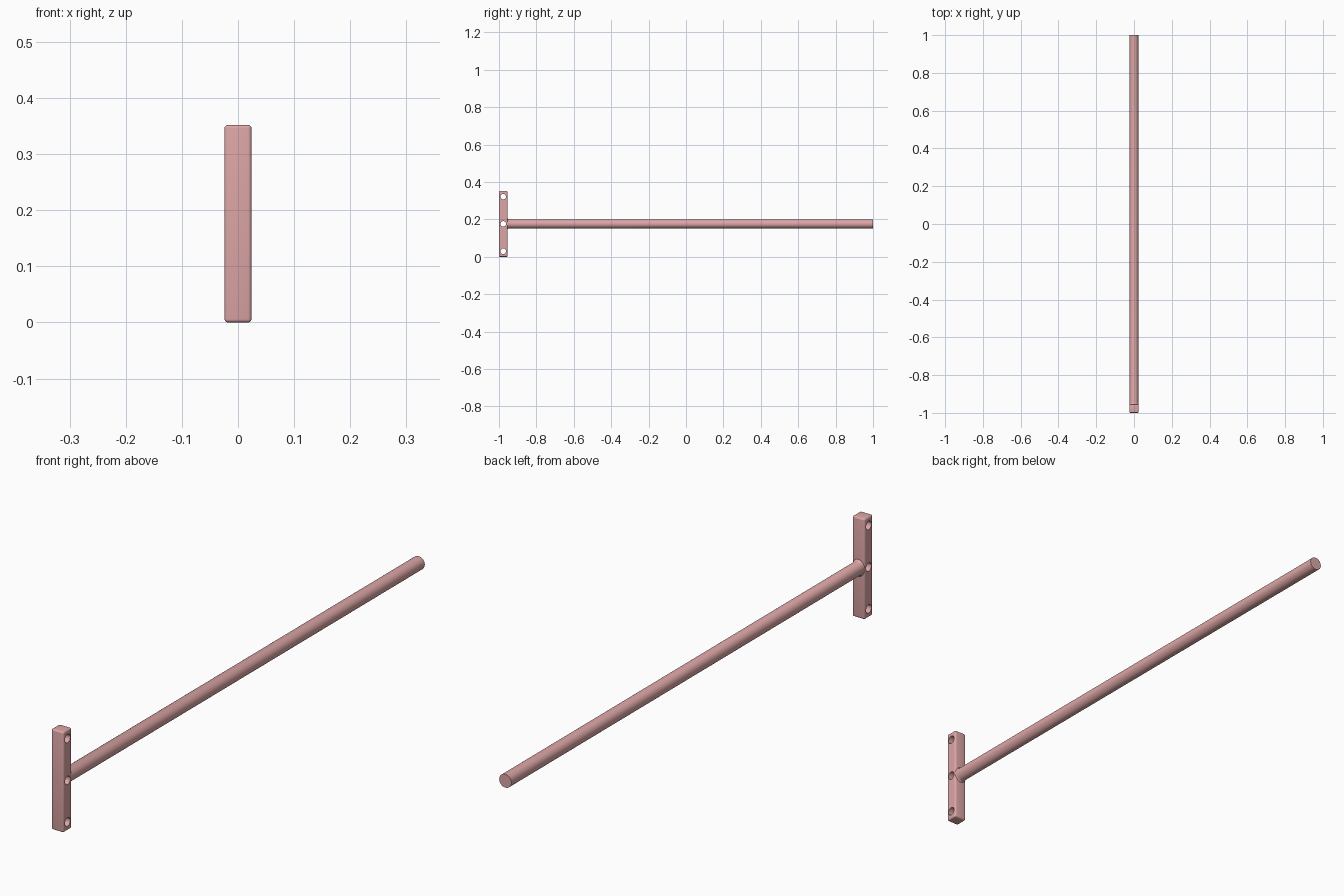
import bpy, bmesh
from math import cos, sin, pi, radians
from mathutils import Matrix

if "Cube" in bpy.data.objects:
    bpy.data.objects.remove(bpy.data.objects["Cube"])

W, H, D, R = 0.048, 0.352, 0.046, 0.0235
BAR_Y, MID_Z = -1 + D / 2, H / 2


def add_object(name, bm):
    bmesh.ops.recalc_face_normals(bm, faces=bm.faces[:])
    mesh = bpy.data.meshes.new(name)
    bm.to_mesh(mesh)
    bm.free()
    ob = bpy.data.objects.new(name, mesh)
    bpy.context.collection.objects.link(ob)
    return ob


def smooth(ob):
    bpy.ops.object.select_all(action='DESELECT')
    ob.select_set(True)
    bpy.context.view_layer.objects.active = ob
    bpy.ops.object.shade_smooth_by_angle(angle=radians(35))


pink = bpy.data.materials.new("pink")
pink.diffuse_color = (0.72, 0.38, 0.38, 1)
pink.use_nodes = True
pink.node_tree.nodes["Principled BSDF"].inputs["Base Color"].default_value = pink.diffuse_color

# Upright cross bar with rounded edges
bm = bmesh.new()
bmesh.ops.create_cube(bm, size=1, matrix=Matrix.Translation((0, BAR_Y, MID_Z))
                      @ Matrix.Diagonal((W, D, H, 1)))
bmesh.ops.bevel(bm, geom=bm.edges[:], offset=0.006, segments=4, profile=0.5, affect='EDGES')
bar = add_object("cross_bar", bm)
bar.data.materials.append(pink)

# Three cross-drilled holes
bm = bmesh.new()
for z in (0.03, MID_Z, H - 0.03):
    bmesh.ops.create_cone(bm, cap_ends=True, segments=40, radius1=0.0148, radius2=0.0148, depth=0.2,
                          matrix=Matrix.Translation((0, BAR_Y, z)) @ Matrix.Rotation(pi / 2, 4, 'Y'))
cutter = add_object("hole_cutter", bm)
cutter.hide_render = True
cutter.hide_set(True)
cut = bar.modifiers.new("holes", 'BOOLEAN')
cut.object = cutter
cut.solver = 'EXACT'
bpy.context.view_layer.objects.active = bar
bpy.ops.object.modifier_apply(modifier=cut.name)
bpy.data.objects.remove(cutter)
smooth(bar)

# Long round rod, flaring vertically into the bar
N = 48
bm = bmesh.new()
rings = []
for y, flare in ((-0.960, 0.006), (-0.954, 0.006), (-0.952, 0.0034),
                 (-0.949, 0.0013), (-0.945, 0), (1, 0)):
    rings.append([bm.verts.new((R * cos(2 * pi * i / N), y, MID_Z + (R + flare) * sin(2 * pi * i / N)))
                  for i in range(N)])
for a, b in zip(rings, rings[1:]):
    for i in range(N):
        j = (i + 1) % N
        bm.faces.new((a[i], a[j], b[j], b[i]))
bm.faces.new(rings[0])
bm.faces.new(rings[-1])
rod = add_object("long_rod", bm)
rod.data.materials.append(pink)
smooth(rod)
